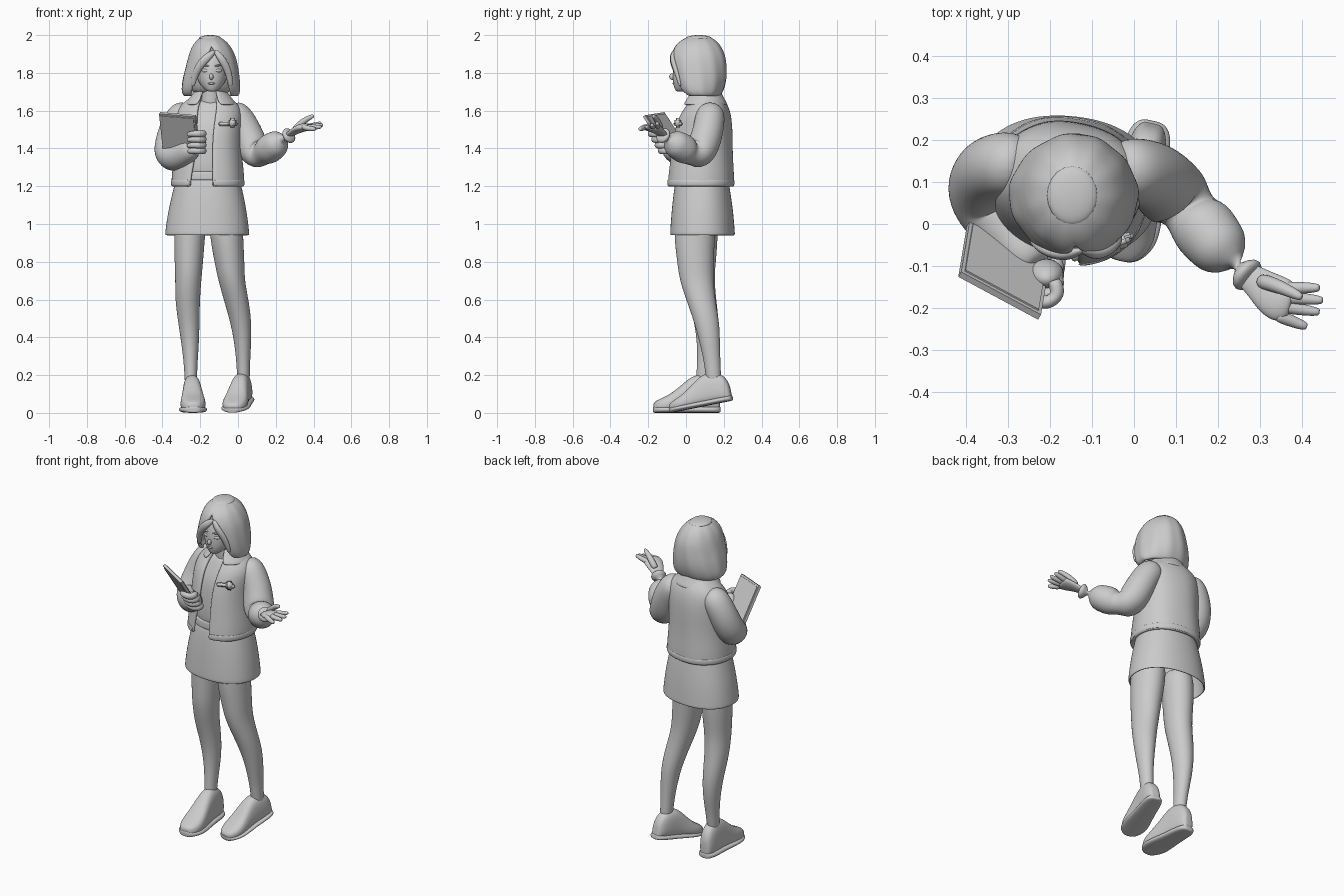
import bpy, bmesh
from math import sin, cos, pi, radians, copysign
from mathutils import Vector, Matrix


def finish(name, bm, sub=2, thick=0.0, M=None):
    bmesh.ops.remove_doubles(bm, verts=bm.verts, dist=0.0004)
    bmesh.ops.recalc_face_normals(bm, faces=bm.faces)
    me = bpy.data.meshes.new(name)
    if M:
        bm.transform(M)
    bm.to_mesh(me)
    bm.free()
    ob = bpy.data.objects.new(name, me)
    bpy.context.collection.objects.link(ob)
    for p in me.polygons:
        p.use_smooth = True
    if thick:
        s = ob.modifiers.new("thickness", 'SOLIDIFY')
        s.thickness, s.offset = thick, -1
    if sub:
        ob.modifiers.new("smooth", 'SUBSURF').levels = sub
        ob.modifiers["smooth"].render_levels = sub
    return ob


def skin(bm, rings, closed=True, caps=(True, True)):
    R = [[bm.verts.new(p) for p in r] for r in rings]
    n = len(R[0])
    for a, b in zip(R, R[1:]):
        for i in range(n if closed else n - 1):
            j = (i + 1) % n
            bm.faces.new((a[i], a[j], b[j], b[i]))
    for r, want in ((R[0], caps[0]), (R[-1], caps[1])):
        if want:
            c = bm.verts.new(sum((v.co for v in r), Vector()) / n)
            for i in range(n):
                bm.faces.new((r[i], r[(i + 1) % n], c))


def loft(name, secs, n=24, rot=0, e=1.0, gaps=None, caps=(True, True), thick=0, wave=0, waves=9, sub=2):
    """Horizontal ovals (cx, cy, z, rx, ry); gaps = front opening (left, right) degrees per section."""
    c, s = cos(radians(rot)), sin(radians(rot))
    rings = []
    for k, (cx, cy, z, rx, ry) in enumerate(secs):
        ring = []
        for i in range(n):
            if gaps:
                gl, gr = gaps[k]
                t = radians(gr + (360 - gl - gr) * i / (n - 1))
            else:
                t = 2 * pi * i / n
            w = 1.015 + wave * cos(waves * t + k * 0.35)
            x = copysign(abs(sin(t)) ** e, sin(t)) * rx * w
            y = -copysign(abs(cos(t)) ** e, cos(t)) * ry * w
            ring.append((cx + x * c - y * s, cy + x * s + y * c, z))
        rings.append(ring)
    bm = bmesh.new()
    skin(bm, rings, not gaps, caps)
    return finish(name, bm, sub, thick)


def tube(name, pts, n=12, flat=1.0, up=(0, 0, 1)):
    """Round limb through (x, y, z, r); flat squashes it along the up direction."""
    P = [Vector(p[:3]) for p in pts]
    rings = []
    for k, p in enumerate(P):
        d = (P[min(k + 1, len(P) - 1)] - P[max(k - 1, 0)]).normalized()
        a = d.cross(Vector(up)).normalized()
        b = a.cross(d)
        r = pts[k][3] * 1.05
        rings.append([p + a * r * cos(2 * pi * i / n) + b * r * flat * sin(2 * pi * i / n) for i in range(n)])
    bm = bmesh.new()
    skin(bm, rings)
    return finish(name, bm)


def ball(name, loc, size, rot=(0, 0, 0)):
    bm = bmesh.new()
    bmesh.ops.create_uvsphere(bm, u_segments=20, v_segments=12, radius=1)
    ob = finish(name, bm, 0)
    ob.location, ob.scale, ob.rotation_euler = loc, size, rot


def slab(name, loc, size, rz):
    bm = bmesh.new()
    bmesh.ops.create_cube(bm, size=1)
    bm.transform(Matrix.Diagonal((*size, 1)))
    bmesh.ops.bevel(bm, geom=bm.edges[:], offset=min(size) * 0.3, segments=2, affect='EDGES')
    ob = finish(name, bm, 0)
    ob.location, ob.rotation_euler = loc, (0, 0, radians(rz))


# Legs
loft("leg_rear", [(.03, .15, .13, .033, .04), (.028, .14, .26, .035, .042), (.025, .125, .38, .046, .055),
     (.015, .11, .48, .056, .067), (-.005, .083, .58, .065, .075), (-.035, .055, .70, .07, .09),
     (-.045, .05, .8, .08, .097), (-.06, .045, .92, .088, .108), (-.065, .05, 1.05, .09, .11)], 16)
loft("leg_front", [(-.25, .09, .13, .033, .04), (-.25, .1, .24, .034, .042), (-.253, .115, .36, .046, .055),
     (-.26, .11, .48, .057, .066), (-.268, .085, .6, .066, .075), (-.262, .065, .72, .07, .085),
     (-.26, .068, .82, .077, .093), (-.257, .07, .92, .082, .098), (-.25, .07, 1.05, .085, .1)], 16)


# Shoes: upper and sole from cross-sections (y, top height, half width)
def shoe(name, M):
    secs = [(.18, .10, .025), (.165, .15, .042), (.13, .185, .052), (.07, .2, .056), (.02, .18, .06), (-.03, .135, .067),
            (-.08, .095, .072), (-.12, .075, .068), (-.155, .058, .05), (-.172, .045, .025)]
    rings, soles = [], []
    for y, h, w in secs:
        r, q = [], []
        for i in range(16):
            a = 2 * pi * i / 16
            f = (sin(a) + 1) / 2
            x = copysign(abs(cos(a)) ** .7, cos(a)) * w
            z = .5 + .5 * copysign(abs(sin(a)) ** .7, sin(a))
            r.append((x * (1.04 - .3 * f * min(1, h / .15)), y, .008 + z * h))
            q.append((x * 1.08, y * 1.015, z * .035))
        rings.append(r)
        soles.append(q)
    for part, rr in (("upper", rings), ("sole", soles)):
        bm = bmesh.new()
        skin(bm, rr)
        finish(f"{name}_{part}", bm, 2, 0, M)


shoe("front_shoe", Matrix.Translation((-.241, 0, 0)) @ Matrix.Rotation(radians(2), 4, 'Z'))
shoe("rear_shoe", Matrix.Translation((-.03, -.08, 0)) @ Matrix.Rotation(radians(-13), 4, 'Z')
     @ Matrix.Rotation(radians(11), 4, 'X') @ Matrix.Diagonal((1, .97, .83, 1)) @ Matrix.Translation((0, .17, 0)))

# Skirt with waistband
loft("skirt", [(-.163, .088, .94, .222, .17), (-.163, .087, .96, .221, .169), (-.162, .087, 1.06, .208, .162),
     (-.16, .085, 1.16, .187, .15), (-.16, .085, 1.25, .165, .135)],
     rot=-5, e=.9, caps=(False, False), thick=.012)
loft("waistband", [(-.16, .085, 1.23, .163, .138), (-.16, .085, 1.235, .166, .141), (-.16, .085, 1.275, .16, .139),
     (-.16, .085, 1.28, .155, .135)], rot=-5, e=.9)

# Shirt and neck
loft("shirt", [(-.16, .085, 1.22, .15, .13), (-.16, .085, 1.32, .153, .138), (-.16, .09, 1.42, .157, .135),
     (-.155, .095, 1.52, .157, .13), (-.15, .105, 1.6, .14, .1), (-.145, .105, 1.66, .075, .07)], rot=-8, e=.9, wave=.01)
loft("neck", [(-.142, .09, 1.6, .07, .065), (-.142, .085, 1.68, .052, .055), (-.14, .075, 1.8, .05, .055)], 16)

# Open jacket: body, hem, collar, pocket
body = [(-.16, .078, 1.195, .187, .17), (-.16, .078, 1.21, .191, .174), (-.16, .08, 1.27, .188, .17),
        (-.16, .083, 1.38, .176, .16), (-.16, .09, 1.48, .174, .153), (-.155, .1, 1.57, .178, .137),
        (-.15, .112, 1.63, .158, .107), (-.147, .112, 1.67, .1, .08), (-.145, .108, 1.70, .068, .063)]
loft("jacket_body", body, 36, rot=-8, e=.9, caps=(False, False), thick=.022, wave=.006, waves=7,
     gaps=[(20, 13), (20, 13), (18, 13), (12, 13), (11, 14), (12, 15), (15, 17), (22, 22), (30, 30)])
loft("jacket_hem", [(-.16, .078, 1.2, .192, .175), (-.16, .078, 1.235, .193, .176)], 36, rot=-8, e=.9,
     caps=(False, False), thick=.01, gaps=[(20, 13), (20, 13)])
loft("collar", [(-.145, .105, 1.715, .066, .064), (-.145, .105, 1.71, .078, .075), (-.145, .1, 1.665, .112, .1),
     (-.145, .098, 1.635, .138, .122)], 28, rot=-6, caps=(False, False), thick=.014,
     gaps=[(28, 28), (28, 28), (24, 24), (28, 28)])
slab("pocket_flap", (-.052, -.043, 1.53), (.105, .022, .02), 17)
slab("chest_badge", (-.028, -.043, 1.535), (.038, .03, .05), 20)

# Sleeves
tube("open_arm_sleeve", [(-.04, .13, 1.60, .055), (-.01, .13, 1.585, .076), (.035, .12, 1.51, .078), (.06, .105, 1.45, .081),
     (.085, .08, 1.385, .083), (.115, .05, 1.362, .08), (.15, .01, 1.385, .08), (.19, -.04, 1.415, .073),
     (.225, -.08, 1.44, .068), (.262, -.115, 1.463, .054), (.28, -.13, 1.475, .036)], 16, up=(.6, -.6, .4))
tube("bent_arm_sleeve", [(-.26, .14, 1.60, .055), (-.295, .145, 1.585, .076), (-.335, .135, 1.51, .078),
     (-.355, .115, 1.44, .08), (-.367, .08, 1.375, .08), (-.35, .04, 1.352, .076), (-.315, 0, 1.358, .072),
     (-.28, -.045, 1.375, .062), (-.25, -.08, 1.395, .055), (-.232, -.1, 1.41, .036)], 16, up=(-.6, -.6, .4))

# Open hand, palm up
tube("open_palm", [(.26, -.115, 1.465, .03), (.295, -.14, 1.488, .037), (.325, -.165, 1.505, .05),
     (.355, -.185, 1.513, .054), (.375, -.19, 1.515, .04)], flat=.42)
for i, tip in enumerate([(.442, -.152, 1.535), (.45, -.182, 1.525), (.442, -.21, 1.515), (.412, -.245, 1.503)]):
    base = Vector((.355 - .005 * i, -.152 - .022 * i, 1.515))
    mid = (base + Vector(tip)) / 2 - Vector((0, 0, .004))
    tube(f"open_finger_{i + 1}", [(*base, .016), (*mid, .015), (*tip, .011)], 8)
tube("open_thumb", [(.3, -.135, 1.5, .02), (.335, -.145, 1.535, .018), (.37, -.16, 1.56, .015), (.4, -.175, 1.573, .01)], 8)

# Clipboard: plate and clip strip along its upper edge
TL, TR, BL = Vector((-.415, -.12, 1.588)), Vector((-.225, -.222, 1.572)), Vector((-.395, .0, 1.405))
u, v = TR - TL, BL - TL
nrm = u.cross(v).normalized()


def plate(name, u0, u1, v0, v1, lift, thick):
    bm = bmesh.new()
    skin(bm, [[TL + u * a + v * b + nrm * (lift + h) for a, b in ((u0, v0), (u1, v0), (u1, v1), (u0, v1))]
              for h in (0, thick)])
    bmesh.ops.recalc_face_normals(bm, faces=bm.faces)
    ob = finish(name, bm, 0)
    for p in ob.data.polygons:
        p.use_smooth = False


plate("clipboard", 0, 1, 0, 1, -.008, .016)
plate("clipboard_sheets", .04, .96, .05, .97, -.012, .024)

# Gripping hand
ball("grip_palm", (-.208, -.118, 1.43), (.04, .032, .058), (.3, 0, 0))
for i in range(4):
    z = 1.388 + .03 * i
    y = -.6 * (z - 1.43)
    tube(f"grip_finger_{i + 1}", [(-.19, -.105 + y, z, .019), (-.178, -.14 + y, z, .02), (-.205, -.162 + y, z, .019),
         (-.24, -.152 + y, z, .017), (-.268, -.135 + y, z - .004, .012)], 8)

# Head and face
loft("head", [(-.138, -.03, 1.702, .024, .022), (-.138, -.015, 1.715, .042, .045), (-.138, .005, 1.74, .064, .073),
     (-.138, .025, 1.78, .082, .096), (-.138, .04, 1.83, .09, .11), (-.138, .055, 1.89, .095, .11),
     (-.138, .06, 1.95, .06, .08)], 20, rot=-3)
ball("nose", (-.141, -.073, 1.78), (.011, .016, .017), (.3, 0, 0))
ball("lips", (-.14, -.064, 1.744), (.019, .008, .006))
for s in (-1, 1):
    ball(f"eye_{s}", (-.139 + s * .036, -.058, 1.812), (.018, .008, .009), (0, 0, s * .3))
    ball(f"brow_{s}", (-.139 + s * .036, -.062, 1.84), (.022, .007, .005), (0, -s * .15, s * .3))

# Bobbed hair with parted fringe
loft("bob_hair", [(-.143, .08, 1.672, .135, .095), (-.144, .072, 1.69, .152, .118), (-.144, .068, 1.73, .153, .138),
     (-.142, .066, 1.78, .147, .148), (-.139, .064, 1.83, .137, .149), (-.138, .063, 1.88, .126, .145),
     (-.14, .062, 1.915, .113, .134), (-.142, .063, 1.95, .095, .115), (-.145, .066, 1.98, .066, .082),
     (-.147, .068, 1.997, .032, .04)], 48, caps=(False, False), thick=.02, wave=.012, waves=11,
     gaps=[(52, 52), (46, 46), (40, 40), (37, 37), (34, 34), (20, 24), (2, 8), (0, 0), (0, 0), (0, 0)])
ball("hair_crown", (-.147, .068, 1.982), (.06, .07, .018))
tube("fringe_left", [(-.125, -.062, 1.915, .012), (-.16, -.076, 1.885, .022), (-.2, -.066, 1.845, .023),
     (-.23, -.045, 1.79, .02), (-.24, -.03, 1.73, .012)], 8, flat=.7, up=(0, 1, 0))
tube("fringe_right", [(-.12, -.062, 1.915, .012), (-.095, -.074, 1.885, .02), (-.068, -.064, 1.845, .021),
     (-.046, -.045, 1.79, .019), (-.038, -.03, 1.73, .012)], 8, flat=.7, up=(0, 1, 0))
loft("hair_back_fill", [(-.142, .1, 1.69, .11, .07), (-.142, .095, 1.76, .115, .1), (-.14, .085, 1.86, .105, .11)], 20)
